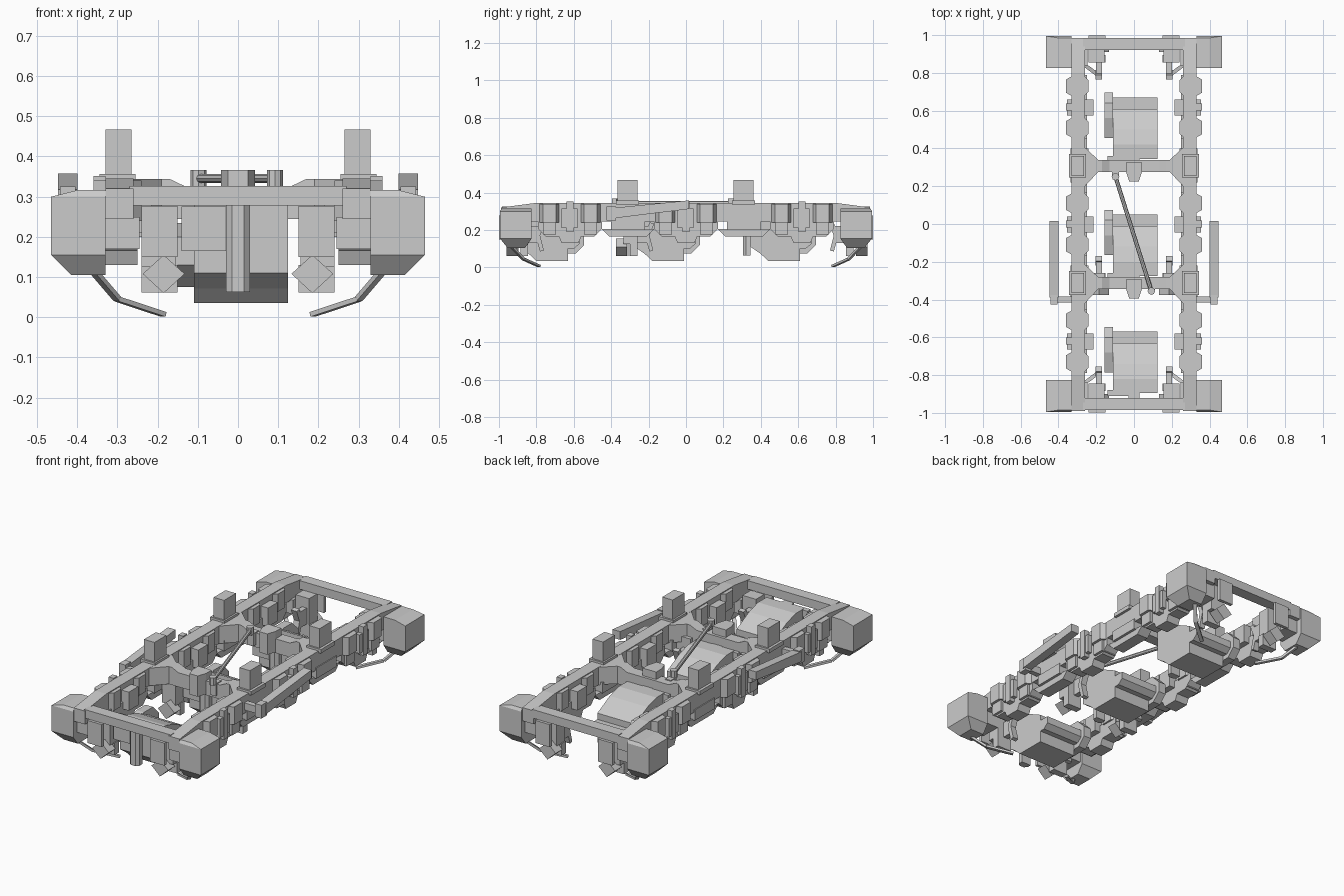
import bpy, bmesh
from mathutils import Vector, Matrix

if "Cube" in bpy.data.objects:
    bpy.data.objects.remove(bpy.data.objects["Cube"])


def make(name, bm):
    bmesh.ops.recalc_face_normals(bm, faces=bm.faces)
    me = bpy.data.meshes.new(name)
    bm.to_mesh(me)
    bm.free()
    ob = bpy.data.objects.new(name, me)
    bpy.context.collection.objects.link(ob)
    return ob


def prism(name, pts, axis, a, b):
    """Extrude a 2D outline along an axis: x takes (y,z), y takes (x,z), z takes (x,y)."""
    put = {'x': lambda p, t: (t, p[0], p[1]),
           'y': lambda p, t: (p[0], t, p[1]),
           'z': lambda p, t: (p[0], p[1], t)}[axis]
    bm = bmesh.new()
    lo = [bm.verts.new(put(p, a)) for p in pts]
    hi = [bm.verts.new(put(p, b)) for p in pts]
    n = len(pts)
    bm.faces.new(lo)
    bm.faces.new(hi)
    for i in range(n):
        bm.faces.new((lo[i], lo[(i + 1) % n], hi[(i + 1) % n], hi[i]))
    return make(name, bm)


def box(name, x, y, z):
    return prism(name, [(x[0], y[0]), (x[1], y[0]), (x[1], y[1]), (x[0], y[1])], 'z', *z)


def rod(name, p, q, r, sides=8):
    p, q = Vector(p), Vector(q)
    bm = bmesh.new()
    rot = (q - p).to_track_quat('Z', 'Y').to_matrix().to_4x4()
    bmesh.ops.create_cone(bm, cap_ends=True, segments=sides, radius1=r, radius2=r,
                          depth=(q - p).length, matrix=Matrix.Translation((p + q) / 2) @ rot)
    return make(name, bm)


def sx(s, a, b):
    return (min(s * a, s * b), max(s * a, s * b))


def loft(name, rings):
    """Skin a list of four-point rings and cap both ends."""
    bm = bmesh.new()
    vs = [[bm.verts.new(p) for p in r] for r in rings]
    bm.faces.new(vs[0])
    bm.faces.new(vs[-1])
    for a, b in zip(vs, vs[1:]):
        for i in range(4):
            bm.faces.new((a[i], a[(i + 1) % 4], b[(i + 1) % 4], b[i]))
    return make(name, bm)


AXLES = (-0.62, 0.0, 0.62)
ends = (-1, 1)

for s in ends:
    # long side rail, tapering at the tips
    prism("side_rail", [(-.99, .245), (.985, .245), (.985, .32), (.8, .345), (-.8, .345), (-.99, .32)],
          'x', s * .26, s * .33)
    for y in AXLES:
        # stepped axle guide below the rail
        prism("axle_guide", [(y - .17, .25), (y - .17, .205), (y - .13, .165), (y - .06, .165),
                             (y - .045, .13), (y + .045, .13), (y + .06, .165), (y + .13, .165),
                             (y + .17, .205), (y + .17, .25)], 'x', s * .25, s * .33)
        box("axle_stop", sx(s, .215, .355), (y - .045, y + .04), (.21, .315))
        box("axle_stop_plate", sx(s, .33, .36), (y - .018, y + .018), (.19, .352))
        # spring pods with chamfered plan
        for d in (-.11, .11):
            c = y + d
            prism("spring_pod", [(s * .24, c - .03), (s * .265, c - .055), (s * .325, c - .055),
                                 (s * .36, c - .035), (s * .36, c + .035), (s * .325, c + .055),
                                 (s * .265, c + .055), (s * .24, c + .03)], 'z', .24, .34)
            box("pod_foot", sx(s, .25, .345), (c - .035, c + .035), (.175, .24))
    for y in (-.31, .31):
        # secondary support posts
        box("support_post", sx(s, .265, .33), (y - .055, y + .05), (.345, .467))
        box("post_pad", sx(s, .255, .345), (y - .065, y + .06), (.335, .357))
        box("post_gusset", sx(s, .24, .335), (y - .09, y + .09), (.2, .26))
        prism("equalizer", [(y - .14, .205), (y - .1, .165), (y + .1, .165), (y + .14, .205)],
              'x', s * .25, s * .32)
        # flared joint from transom to rail
        prism("transom_flare", [(s * .19, y - .035), (s * .265, y - .115), (s * .265, y + .1),
                                (s * .19, y + .03)], 'z', .245, .344)
    for e in ends:
        # corner box with tapered underside
        rings = [((.33, .415), (.86, .955), .105), ((.33, .465), (.825, .995), .155),
                 ((.33, .465), (.825, .995), .30), ((.33, .40), (.825, .985), .316)]
        loft("corner_box", [[(s * x, e * y, z) for x, y in
                             ((X[0], Y[0]), (X[1], Y[0]), (X[1], Y[1]), (X[0], Y[1]))] for X, Y, z in rings])
        box("corner_bracket", sx(s, .245, .34), sx(e, .84, .96), (.17, .25))
        # guard iron bent inwards
        path = [(s * .36, e * .935, .115), (s * .30, e * .87, .045), (s * .185, e * .785, .007)]
        for p, q in zip(path, path[1:]):
            p, q = Vector(p), Vector(q)
            d = (q - p).normalized()
            w = d.cross(Vector((0, 0, 1))).normalized() * .010
            u = d.cross(w).normalized() * .006
            loft("guard_iron", [[t + w * i + u * j for i, j in ((-1, -1), (1, -1), (1, 1), (-1, 1))]
                                for t in (p, q)])

    # brake units: hanger, rotated cylinder block and shoe rod
    for y, e in ((-.93, 1), (-.345, 1), (.94, -1)):
        box("brake_hanger", sx(s, .155, .24), sx(1, y + e * .01, y + e * .085), (.125, .277))
        box("brake_lower", sx(s, .15, .24), sx(1, y + e * .045, y + e * .085), (.062, .13))
        c = s * .185
        prism("brake_block", [(c - .052, .108), (c, .06), (c + .052, .108), (c, .155)], 'y',
              y - e * .03, y + e * .03)
        box("brake_arm", sx(s, .17, .2), sx(1, y + e * .08, y + e * .15), (.13, .22))
        prism("brake_shoe", [(y + e * .15, .24), (y + e * .125, .17), (y + e * .15, .085),
                             (y + e * .17, .09), (y + e * .15, .17), (y + e * .175, .235)],
              'x', s * .17, s * .205)

    # inclined yaw damper and its bracket
    prism("side_damper", [(-.39, .262), (.015, .312), (.015, .358), (-.39, .318)], 'x', s * .4, s * .448)
    box("damper_bracket", sx(s, .32, .44), (-.415, -.385), (.265, .305))
    box("damper_end", sx(s, .405, .443), (-.425, -.375), (.25, .325))

# end bars and small plates
for e in ends:
    box("end_bar", (-.27, .27), sx(e, .92, .985), (.278, .326))
    for s in ends:
        box("end_plate", sx(s, .15, .24), sx(e, .98, .999), (.15, .277))

# transoms with dipped middle
for y in (-.31, .31):
    prism("transom", [(-.265, .245), (.265, .245), (.265, .344), (.17, .344), (.13, .325),
                      (-.13, .325), (-.17, .344), (-.265, .344)], 'y', y - .035, y + .03)
    c = y - .035
    prism("pivot_pin", [(-.042, c + .05), (-.042, c), (-.025, c - .05), (.025, c - .05),
                        (.042, c), (.042, c + .05)], 'z', .25, .367)

# diagonal traction rod and its lugs
rod("traction_rod", (-.098, .25, .345), (.092, -.355, .345), .011)
for x, y in ((-.098, .25), (.092, -.355)):
    rod("rod_eye", (x, y, .325), (x, y, .367), .02)
    box("rod_lug", (x - .018, x + .018), (y, y + .05), (.26, .33))

# three nose-hung motors, all facing the same way
for y in AXLES:
    prism("motor", [(y - .18, .035), (y - .01, .035), (y - .01, .2), (y - .12, .255), (y - .2, .278),
                    (y - .275, .278), (y - .275, .11), (y - .22, .072)], 'x', -.11, .125)
    prism("gear_case", [(y - .165, .13), (y - .1, .075), (y + .03, .075), (y + .075, .12),
                        (y + .075, .18), (y + .02, .235), (y - .06, .235), (y - .165, .2)], 'x', -.157, -.11)
    prism("axle_cap", [(y - .015, .1), (y + .02, .1), (y + .05, .125), (y + .05, .165), (y - .015, .165)],
          'x', -.11, .125)
    box("motor_terminal", (-.14, -.02), (y - .29, y - .26), (.165, .275))
    prism("motor_nose", [(-.03, y - .275), (-.03, y - .30), (-.015, y - .315), (.015, y - .315),
                         (.03, y - .30), (.03, y - .275)], 'z', .063, .278)
